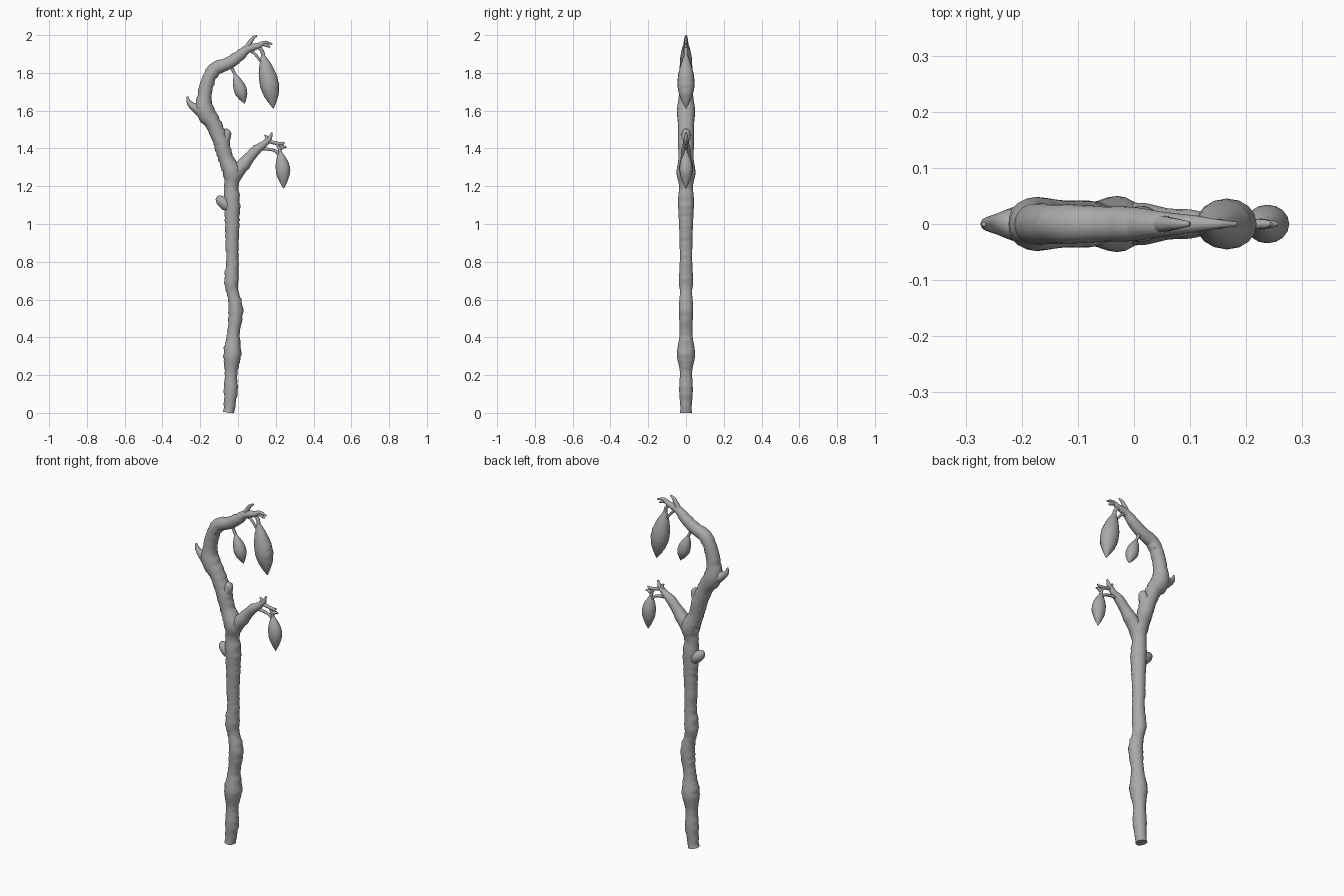
import bpy, bmesh, math, random
from mathutils import Vector

random.seed(4)
bark = bpy.data.materials.new("grey bark")
bark.diffuse_color = (0.40, 0.40, 0.40, 1)


def spline(points, step=0.012):
    """Smoothly resample (x, z, radius) points."""
    p = [Vector(q) for q in points]
    p = [2 * p[0] - p[1]] + p + [2 * p[-1] - p[-2]]
    out = []
    for a, b, c, d in zip(p, p[1:], p[2:], p[3:]):
        n = max(2, int((c - b).length / step))
        for i in range(n):
            t = i / n
            out.append(0.5 * (2 * b + (c - a) * t + (2 * a - 5 * b + 4 * c - d) * t**2
                              + (3 * b - a - 3 * c + d) * t**3))
    return out + [p[-2]]


def limb(name, points, sides=16, rough=0.0, depth=1.0, step=0.012):
    """Tube in the xz plane with varying radius, mirrored front to back."""
    pts = spline(points, step)
    bm = bmesh.new()
    rings = []
    for i, q in enumerate(pts):
        a, b = pts[max(i - 1, 0)], pts[min(i + 1, len(pts) - 1)]
        t = Vector((b.x - a.x, 0, b.y - a.y)).normalized()
        n = Vector((t.z, 0, -t.x))
        r = max(q.z, 0.001)
        left, right = (1 + random.uniform(-rough, rough) for _ in range(2))
        ring = []
        for k in range(sides):
            ang = 2 * math.pi * k / sides
            c = math.cos(ang) * (right if math.cos(ang) > 0 else left)
            co = Vector((q.x, 0, q.y)) + n * r * c
            co.y = r * depth * math.sin(ang)
            co.z = max(co.z, 0)
            ring.append(bm.verts.new(co))
        rings.append(ring)
    for r0, r1 in zip(rings, rings[1:]):
        for k in range(sides):
            m = (k + 1) % sides
            bm.faces.new((r0[k], r0[m], r1[m], r1[k]))
    bm.faces.new(rings[0][::-1])
    bm.faces.new(rings[-1])
    bmesh.ops.recalc_face_normals(bm, faces=bm.faces)
    me = bpy.data.meshes.new(name)
    bm.to_mesh(me)
    bm.free()
    ob = bpy.data.objects.new(name, me)
    bpy.context.collection.objects.link(ob)
    me.materials.append(bark)
    bpy.ops.object.select_all(action='DESELECT')
    ob.select_set(True)
    bpy.context.view_layer.objects.active = ob
    bpy.ops.object.shade_smooth_by_angle(angle=math.radians(50))
    return ob


def pod(name, top, middle, bottom, r, depth):
    """Spindle-shaped pod with a narrow neck and pointed tip."""
    top, middle, bottom = Vector(top), Vector(middle), Vector(bottom)
    prof = [(-1, .14), (-.8, .42), (-.5, .76), (-.2, .96), (.1, 1),
            (.4, .84), (.7, .5), (.9, .2), (1, .04)]
    pts = []
    for s, w in prof:
        c = middle.lerp(bottom if s > 0 else top, abs(s))
        pts.append((c.x, c.y, r * w))
    limb(name, pts, 16, 0.04, depth)


# Main stem, from the foot to the hooked top
limb("main_stem", [
    (-.05, 0, .032), (-.045, .03, .03), (-.038, .12, .036), (-.036, .22, .033),
    (-.03, .31, .048), (-.024, .42, .034), (-.012, .55, .038), (-.028, .64, .032),
    (-.036, .69, .038), (-.03, .8, .033), (-.032, .92, .034), (-.03, 1.0, .037),
    (-.03, 1.12, .042), (-.035, 1.2, .037), (-.03, 1.27, .05), (-.065, 1.35, .04),
    (-.085, 1.42, .042), (-.125, 1.52, .042), (-.175, 1.6, .048), (-.176, 1.68, .038),
    (-.155, 1.77, .036), (-.115, 1.825, .035), (-.06, 1.847, .032),
    (0, 1.885, .03), (.05, 1.925, .022), (.11, 1.945, .015),
    (.145, 1.962, .009), (.182, 1.952, .004)], 20, 0.08)

# Side branch
limb("side_branch", [
    (-.03, 1.24, .038), (.02, 1.305, .037), (.06, 1.352, .028), (.1, 1.395, .026),
    (.135, 1.42, .018), (.165, 1.45, .013), (.18, 1.485, .004)], 16, 0.08)

# Knobs and broken shoots
limb("lower_knob", [(-.03, 1.08, .03), (-.07, 1.11, .033), (-.092, 1.125, .027),
                    (-.103, 1.14, .018), (-.108, 1.147, .006)], 14, 0.05)
limb("upper_knob", [(-.1, 1.42, .04), (-.075, 1.445, .032), (-.06, 1.475, .024),
                    (-.055, 1.492, .02), (-.05, 1.5, .008)], 14, 0.05)
limb("left_shoot", [(-.17, 1.59, .042), (-.215, 1.612, .03), (-.245, 1.628, .018),
                    (-.262, 1.65, .012), (-.268, 1.675, .004)], 14, 0.05)
limb("shoulder_bump", [(-.13, 1.77, .025), (-.155, 1.81, .022), (-.163, 1.825, .008)], 12)
limb("small_bump", [(-.02, .53, .025), (.008, .56, .018), (.015, .575, .008)], 12)

# Fine twigs
twigs = {
    "top_twig": [(.04, 1.92, .018), (.065, 1.965, .012), (.08, 1.985, .009), (.1, 1.997, .004)],
    "top_tip_twig": [(.13, 1.955, .009), (.155, 1.945, .009), (.17, 1.935, .003)],
    "branch_twig": [(.15, 1.435, .012), (.152, 1.46, .009), (.14, 1.47, .003)],
    "branch_tip_twig": [(.16, 1.44, .011), (.2, 1.428, .009), (.235, 1.425, .008),
                        (.245, 1.434, .003)],
    "right_twig": [(.225, 1.4, .01), (.245, 1.41, .007), (.257, 1.405, .003)],
    "large_pod_stem": [(.085, 1.94, .013), (.11, 1.935, .011), (.128, 1.915, .01), (.134, 1.88, .011)],
    "large_pod_side_stem": [(.06, 1.92, .009), (.09, 1.9, .007), (.12, 1.86, .006), (.135, 1.835, .005)],
    "small_pod_stem": [(-.045, 1.85, .012), (-.025, 1.81, .008), (-.012, 1.785, .008)],
    "right_pod_stem": [(.12, 1.4, .01), (.165, 1.395, .008), (.2, 1.385, .008), (.225, 1.355, .008)],
    "right_pod_upper_stem": [(.2, 1.43, .008), (.215, 1.41, .008), (.226, 1.37, .01)],
}
for name, pts in twigs.items():
    limb(name, pts, 10, 0.05)

# Hanging pods
pod("large_pod", (.13, 1.9), (.166, 1.745), (.188, 1.612), .05, 0.9)
pod("small_pod", (-.018, 1.795), (.013, 1.71), (.035, 1.638), .034, 0.95)
pod("right_pod", (.222, 1.385), (.238, 1.295), (.242, 1.188), .038, 0.9)
